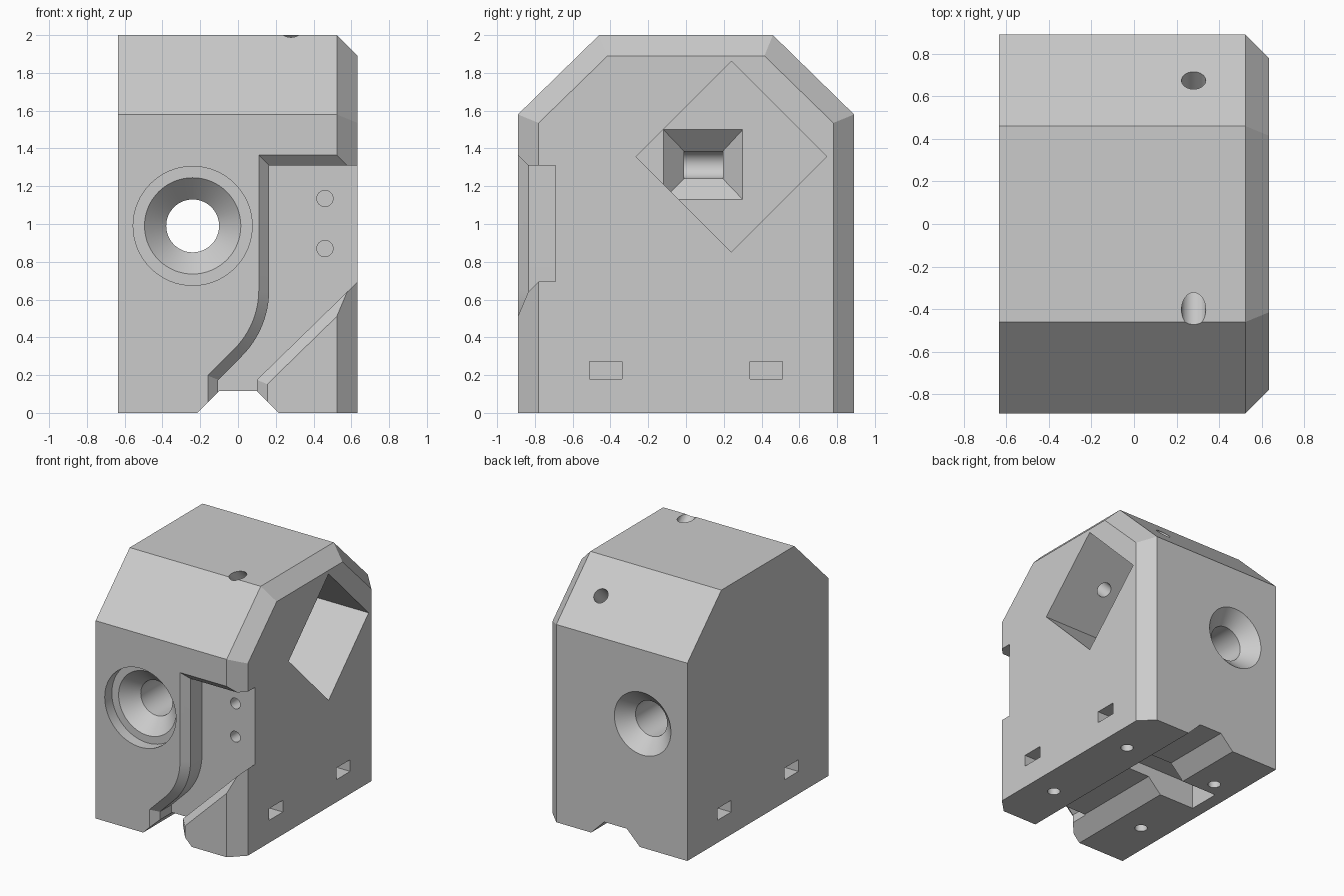
import bpy, bmesh, math
from mathutils import Vector

cube = bpy.data.objects.get("Cube")
if cube:
    bpy.data.objects.remove(cube, do_unlink=True)

grey = bpy.data.materials.new("light grey plastic")
grey.use_nodes = True
colour = (0.6, 0.6, 0.6, 1)
grey.diffuse_color = colour
grey.node_tree.nodes["Principled BSDF"].inputs["Base Color"].default_value = colour


def loft(name, rings):
    """Closed solid skinned through rings of equal point count."""
    bm = bmesh.new()
    loops = [[bm.verts.new(p) for p in ring] for ring in rings]
    n = len(loops[0])
    for a, b in zip(loops, loops[1:]):
        for i in range(n):
            j = (i + 1) % n
            bm.faces.new((a[i], a[j], b[j], b[i]))
    bm.faces.new(loops[0])
    bm.faces.new(loops[-1])
    bmesh.ops.recalc_face_normals(bm, faces=bm.faces)
    mesh = bpy.data.meshes.new(name)
    bm.to_mesh(mesh)
    bm.free()
    mesh.materials.append(grey)
    obj = bpy.data.objects.new(name, mesh)
    bpy.context.collection.objects.link(obj)
    return obj


def rod(name, start, direction, steps, sides=32):
    """Turned solid; steps are (distance along axis, radius)."""
    d = Vector(direction).normalized()
    u = d.orthogonal().normalized()
    v = d.cross(u)
    angles = [math.tau * i / sides for i in range(sides)]
    return loft(name, [[Vector(start) + d * t + (u * math.cos(a) + v * math.sin(a)) * r
                        for a in angles] for t, r in steps])


def box(name, x, y, z):
    return loft(name, [[(x[k], y[0], z[0]), (x[k], y[1], z[0]),
                        (x[k], y[1], z[1]), (x[k], y[0], z[1])] for k in (0, 1)])


def offset(points, d):
    """Grow an anticlockwise outline outward by d with mitred corners."""
    out = []
    for i, p in enumerate(points):
        p = Vector(p)
        e1 = (p - Vector(points[i - 1])).normalized()
        e2 = (Vector(points[(i + 1) % len(points)]) - p).normalized()
        n1, n2 = Vector((e1.y, -e1.x)), Vector((e2.y, -e2.x))
        out.append(p + (n1 + n2) * d / (1 + n1.dot(n2)))
    return out


# Main block with the chamfered right side
outer = [(-0.89, 0), (0.89, 0), (0.89, 1.58), (0.46, 2), (-0.46, 2), (-0.89, 1.58)]
inner = [(-0.78, 0), (0.78, 0), (0.78, 1.535), (0.415, 1.89), (-0.415, 1.89), (-0.78, 1.535)]
body = loft("block_body", [[(x, y, z) for y, z in prof]
                           for x, prof in ((-0.635, outer), (0.523, outer), (0.633, inner))])
cutters = []

# Long bore with front recess and a countersink at each end
cutters.append(rod("main_bore", (-0.24, 0, 0.99), (0, 1, 0),
                   [(-0.95, 0.315), (-0.80, 0.315), (-0.80, 0.255), (-0.685, 0.14),
                    (0.78, 0.14), (0.89, 0.25), (0.95, 0.31)], 64))

# Groove along the underside
groove = [(-0.315, -0.1), (-0.1, 0.115), (0.1, 0.115), (0.315, -0.1)]
cutters.append(loft("bottom_groove", [[(x, y, z) for x, z in groove] for y in (-1, 1)]))
cutters.append(box("bottom_pit", (-0.53, 0.09), (0.05, 0.31), (-0.1, 0.2)))

# Curved front channel, with chamfered rim
R = 0.495
arc = [(0.165 - R + R * math.cos(a), 0.65 - R * math.sin(a))
       for a in (math.pi / 4 * i / 12 for i in range(13))]
channel = [(0.9, 1.31), (0.165, 1.31)] + arc + [
    (-0.105, 0.175), (-0.105, -0.2), (0.1, -0.2), (0.1, 0.175), (0.9, 0.955)]
cutters.append(loft("front_channel", [[(x, y, z) for x, z in offset(channel, d)]
                                      for y, d in ((-0.69, 0), (-0.835, 0), (-0.91, 0.075))]))
for z in (1.135, 0.87):
    cutters.append(rod("channel_pin_hole", (0.46, -0.75, z), (0, 1, 0), [(0, 0.043), (0.36, 0.043)]))

# Deep diamond pocket with a tapered window in its floor
h = 0.505
cutters.append(loft("diamond_pocket", [[(x, 0.24 + h * math.cos(a), 1.357 + h * math.sin(a))
                                        for a in (math.pi / 2 * i for i in range(4))]
                                       for x in (-0.075, 0.8)]))
window = []
for x, y0, y1, z0, z1 in ((-0.065, -0.13, 0.31, 1.12, 1.51), (-0.185, -0.01, 0.195, 1.24, 1.385)):
    window.append([(x, y0, z0), (x, y1, z0), (x, y1, z1), (x, y0, z1)])
cutters.append(loft("pocket_window", window))
cutters.append(rod("window_end", (-0.185, -0.01, 1.3125), (0, 1, 0), [(0, 0.072), (0.205, 0.072)]))

# Slanted screw holes from the top into the pocket
for s in (-1, 1):
    cutters.append(rod("slanted_hole", (0.28, 0.24, 1.357), (0, s, 1), [(0.2, 0.057), (1.2, 0.057)]))

# Screw holes from below with nut slots from the sides
for sx in (-1, 1):
    for y in (-0.425, 0.425):
        cutters.append(rod("foot_hole", (sx * 0.425, y, -0.1), (0, 0, 1), [(0, 0.047), (0.5, 0.047)]))
        cutters.append(box("nut_slot", sorted((sx * 0.33, sx * 0.8)), (y - 0.087, y + 0.087), (0.18, 0.273)))

# Cut everything, then tidy away the cutters
bpy.context.view_layer.objects.active = body
body.select_set(True)
for cutter in cutters:
    cutter.hide_render = True
    mod = body.modifiers.new(cutter.name, 'BOOLEAN')
    mod.operation = 'DIFFERENCE'
    mod.solver = 'EXACT'
    mod.object = cutter
    bpy.ops.object.modifier_apply(modifier=mod.name)
for cutter in cutters:
    bpy.data.objects.remove(cutter, do_unlink=True)
bpy.ops.object.shade_smooth_by_angle(angle=math.radians(25))
